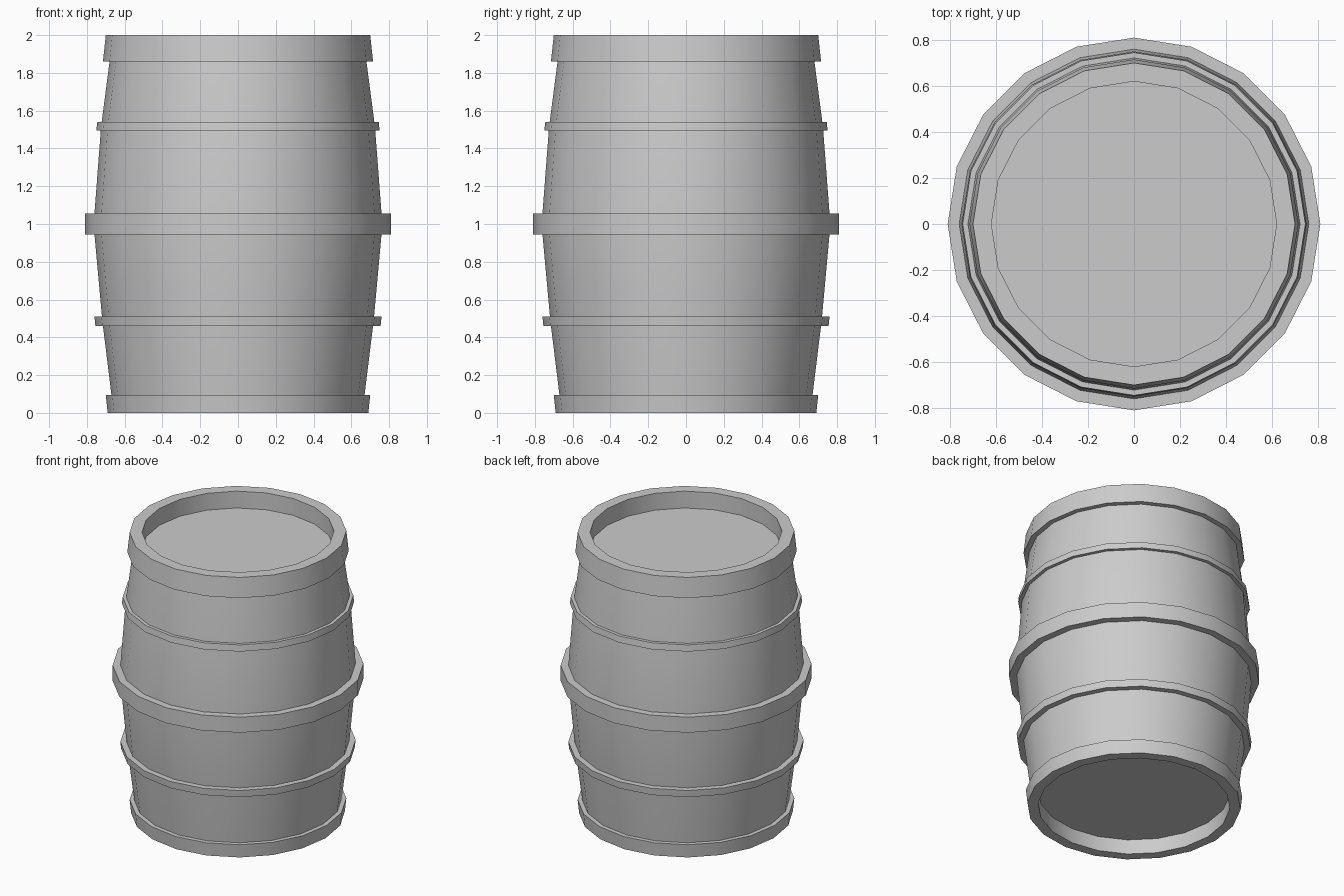
import bpy, bmesh
from math import cos, sin, pi, radians

if "Cube" in bpy.data.objects:
    bpy.data.objects.remove(bpy.data.objects["Cube"])

SIDES = 20


def lathe(name, profile, closed=False):
    """Revolve (radius, z) points about z; radius 0 becomes one centre point."""
    bm = bmesh.new()
    rings = []
    for r, z in profile:
        if r == 0:
            rings.append([bm.verts.new((0, 0, z))] * SIDES)
        else:
            rings.append([bm.verts.new((r * cos(2 * pi * i / SIDES), r * sin(2 * pi * i / SIDES), z))
                          for i in range(SIDES)])
    pairs = list(zip(rings, rings[1:]))
    if closed:
        pairs.append((rings[-1], rings[0]))
    for a, b in pairs:
        for i in range(SIDES):
            j = (i + 1) % SIDES
            bm.faces.new(dict.fromkeys((a[i], a[j], b[j], b[i])))
    bmesh.ops.recalc_face_normals(bm, faces=bm.faces)
    mesh = bpy.data.meshes.new(name)
    bm.to_mesh(mesh)
    bm.free()
    obj = bpy.data.objects.new(name, mesh)
    bpy.context.collection.objects.link(obj)
    bpy.context.view_layer.objects.active = obj
    obj.select_set(True)
    bpy.ops.object.shade_smooth_by_angle(angle=radians(30))
    obj.select_set(False)
    return obj


# Barrel body: recessed bottom, end band, bulging staves, end band, recessed lid
lathe("barrel_body", [
    (0, 0.105), (0.62, 0.105), (0.62, 0), (0.69, 0), (0.70, 0.095), (0.67, 0.095),
    (0.718, 0.485), (0.76, 0.945), (0.76, 1.055), (0.725, 1.515),
    (0.68, 1.86), (0.715, 1.86), (0.70, 2.0), (0.62, 2.0), (0.62, 1.88), (0, 1.88),
])

# Raised hoops: (name, bottom z, top z, bottom radius, top radius, inner radius)
for name, z0, z1, r0, r1, inner in [
    ("lower_hoop", 0.46, 0.51, 0.755, 0.76, 0.70),
    ("middle_hoop", 0.945, 1.055, 0.81, 0.81, 0.74),
    ("upper_hoop", 1.495, 1.54, 0.75, 0.745, 0.70),
]:
    lathe(name, [(inner, z0), (r0, z0), (r1, z1), (inner, z1)], closed=True)
